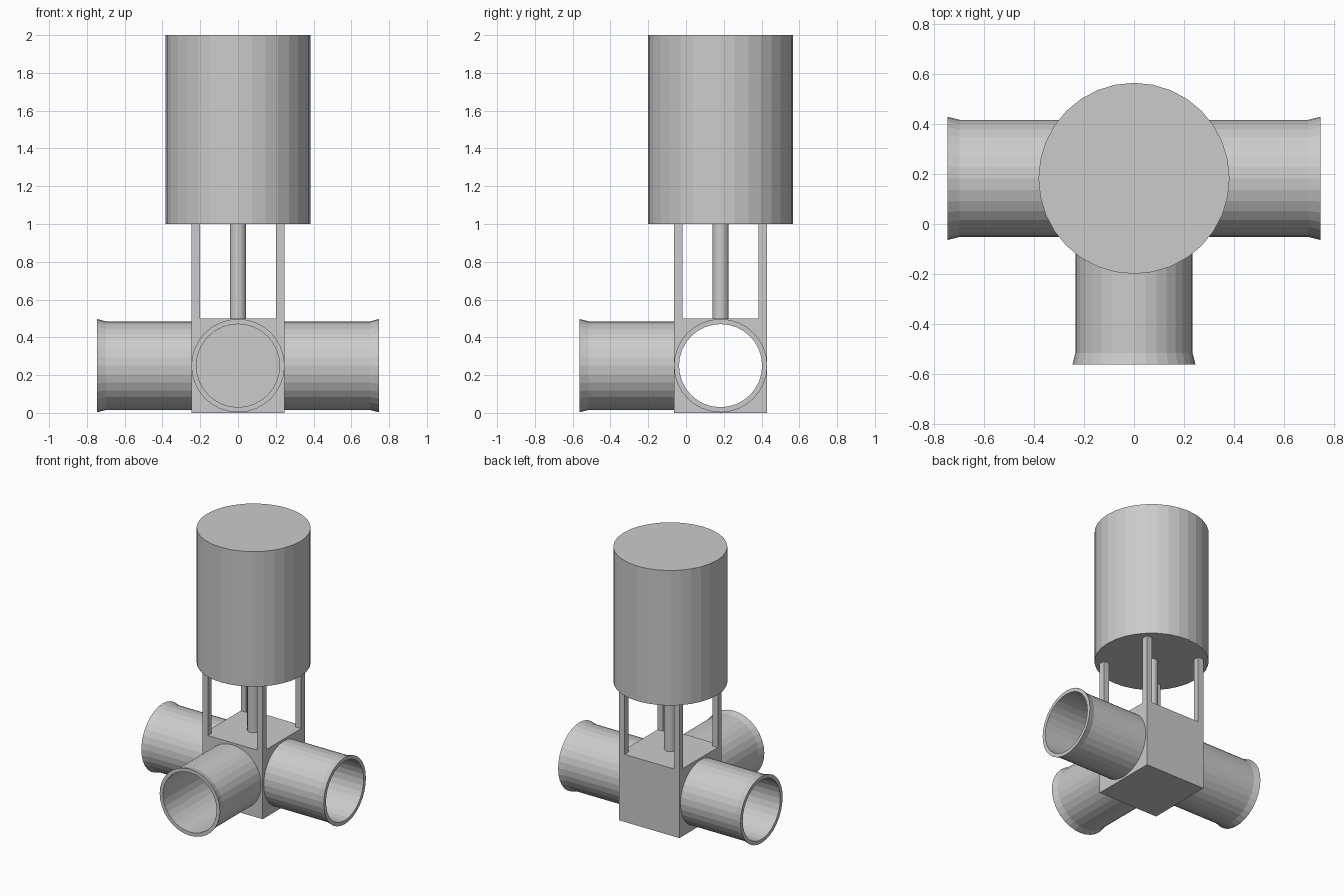
import bpy, bmesh
from math import pi
from mathutils import Matrix, Vector

cube = bpy.data.objects.get("Cube")
if cube:
    bpy.data.objects.remove(cube, do_unlink=True)

SIDES = 32
CY = 0.183           # depth of the vertical axis
HALF = 0.247         # half width of the valve block
BORE = 0.22
MID = Vector((0, CY, 0.25))

grey = bpy.data.materials.new("plain_grey")
grey.use_nodes = True
grey.diffuse_color = (0.6, 0.6, 0.6, 1)
grey.node_tree.nodes["Principled BSDF"].inputs["Base Color"].default_value = (0.6, 0.6, 0.6, 1)


def finish(bm, name):
    bmesh.ops.recalc_face_normals(bm, faces=bm.faces)
    mesh = bpy.data.meshes.new(name)
    bm.to_mesh(mesh)
    bm.free()
    mesh.materials.append(grey)
    obj = bpy.data.objects.new(name, mesh)
    bpy.context.collection.objects.link(obj)
    return obj


def cylinder(name, radius, low, high, turn=Matrix(), origin=Vector((0, CY, 0))):
    """Closed cylinder along z from low to high, then turned and moved."""
    bm = bmesh.new()
    place = Matrix.Translation(origin) @ turn @ Matrix.Translation((0, 0, (low + high) / 2))
    bmesh.ops.create_cone(bm, cap_ends=True, segments=SIDES, radius1=radius,
                          radius2=radius, depth=high - low, matrix=place)
    return finish(bm, name)


def pipe(name, angle):
    """Flared hollow pipe lathed around x, then turned about z."""
    profile = [(HALF, BORE), (HALF, 0.235), (0.7, 0.235), (0.747, 0.247), (0.747, BORE)]
    bm = bmesh.new()
    verts = [bm.verts.new((x, 0, r)) for x, r in profile]
    edges = [bm.edges.new((verts[i - 1], v)) for i, v in enumerate(verts)]
    bmesh.ops.spin(bm, geom=verts + edges, cent=(0, 0, 0), axis=(1, 0, 0),
                   angle=2 * pi, steps=SIDES, use_merge=True)
    bmesh.ops.remove_doubles(bm, verts=bm.verts, dist=0.0001)
    bm.transform(Matrix.Translation(MID) @ Matrix.Rotation(angle, 4, "Z"))
    return finish(bm, name)


# Valve block with four corner posts drawn up from its top
bm = bmesh.new()
bmesh.ops.create_cube(bm, size=1, matrix=Matrix.Translation(MID)
                      @ Matrix.Diagonal((2 * HALF, 2 * HALF, 0.5, 1)))
inner = HALF - 0.045
top = max(bm.faces, key=lambda f: f.calc_center_median().z)
for axis in (Vector((1, 0, 0)), Vector((0, 1, 0))):
    for side in (-inner, inner):
        bmesh.ops.bisect_plane(bm, geom=bm.verts[:] + bm.edges[:] + bm.faces[:],
                               plane_co=MID + axis * side, plane_no=axis)
corners = []
for f in bm.faces:
    c = f.calc_center_median() - MID
    if f.normal.z > 0.9 and abs(c.x) > inner and abs(c.y) > inner:
        corners.append(f)
for f in corners:
    new = bmesh.ops.extrude_discrete_faces(bm, faces=[f])["faces"][0]
    bmesh.ops.translate(bm, verts=new.verts, vec=(0, 0, 0.5))
bmesh.ops.dissolve_limit(bm, angle_limit=0.01, verts=bm.verts, edges=bm.edges)
block = finish(bm, "valve_block")

# Bores: one straight through, one from the front to the back wall
through = cylinder("through_bore_cutter", BORE, -0.4, 0.4, Matrix.Rotation(pi / 2, 4, "Y"), MID)
front = cylinder("front_bore_cutter", BORE, -0.225, 0.4, Matrix.Rotation(pi / 2, 4, "X"), MID)
for cutter in (through, front):
    cut = block.modifiers.new(cutter.name, "BOOLEAN")
    cut.operation = "DIFFERENCE"
    cut.solver = "EXACT"
    cut.object = cutter
    cutter.hide_render = True
    cutter.hide_set(True)

# Pipes, stem and actuator drum
pipe("left_pipe", 0)
pipe("right_pipe", pi)
pipe("front_pipe", -pi / 2)
cylinder("valve_stem", 0.043, 0.5, 1)
cylinder("actuator_drum", 0.383, 1, 2)
